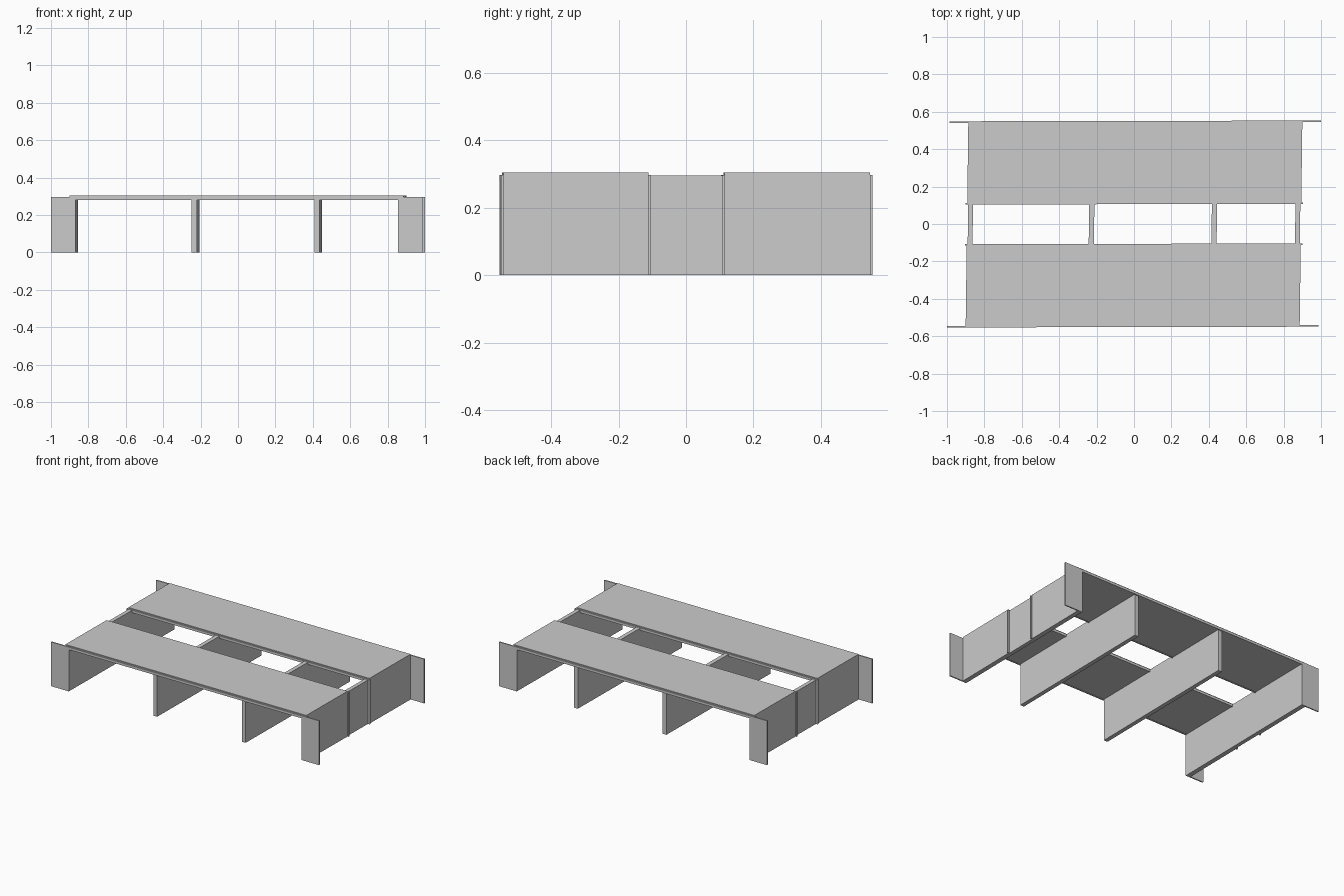
import bpy, bmesh

if "Cube" in bpy.data.objects:
    bpy.data.objects.remove(bpy.data.objects["Cube"])

SHEAR_X, SHEAR_Y = 0.013, 0.002   # the frame sits slightly out of square


def extrude_profile(name, pts, y0, y1):
    """Extrude an x/z outline along y, then apply the slight skew."""
    bm = bmesh.new()
    face = bm.faces.new([bm.verts.new((x, y0, z)) for x, z in pts])
    ext = bmesh.ops.extrude_face_region(bm, geom=[face])
    moved = [g for g in ext["geom"] if isinstance(g, bmesh.types.BMVert)]
    bmesh.ops.translate(bm, verts=moved, vec=(0, y1 - y0, 0))
    for v in bm.verts:
        x, y = v.co.x, v.co.y
        v.co.x, v.co.y = x + SHEAR_X * y, y + SHEAR_Y * x
    bmesh.ops.recalc_face_normals(bm, faces=bm.faces)
    mesh = bpy.data.meshes.new(name)
    bm.to_mesh(mesh)
    bm.free()
    ob = bpy.data.objects.new(name, mesh)
    bpy.context.collection.objects.link(ob)
    return ob


def box(name, x0, x1, y0, y1, z0, z1):
    return extrude_profile(name, [(x0, z0), (x1, z0), (x1, z1), (x0, z1)], y0, y1)


def portal(half_out, half_in, z_lip, z_top):
    """Outline of a flat frame: two uprights joined by a thin lip."""
    return [(-half_out, 0), (-half_in, 0), (-half_in, z_lip), (half_in, z_lip),
            (half_in, 0), (half_out, 0), (half_out, z_top), (-half_out, z_top)]


# upright joists running front to back
for i, (a, b) in enumerate([(-0.888, -0.862), (-0.241, -0.213),
                            (0.415, 0.443), (0.862, 0.888)]):
    box(f"joist_{i}", a, b, -0.543, 0.543, 0, 0.295)

for side, s in (("front", -1), ("back", 1)):
    def ys(a, b):
        return sorted((s * a, s * b))

    # deck panel with its folded end walls
    extrude_profile(f"{side}_deck", portal(0.893, 0.885, 0.283, 0.304), *ys(0.113, 0.543))
    # outer flanged frame with wide ears
    extrude_profile(f"{side}_outer_flange", portal(0.993, 0.862, 0.28, 0.297), *ys(0.543, 0.551))
    # narrow inner frame beside the central gap
    extrude_profile(f"{side}_inner_flange", portal(0.902, 0.888, 0.28, 0.297), *ys(0.106, 0.114))
